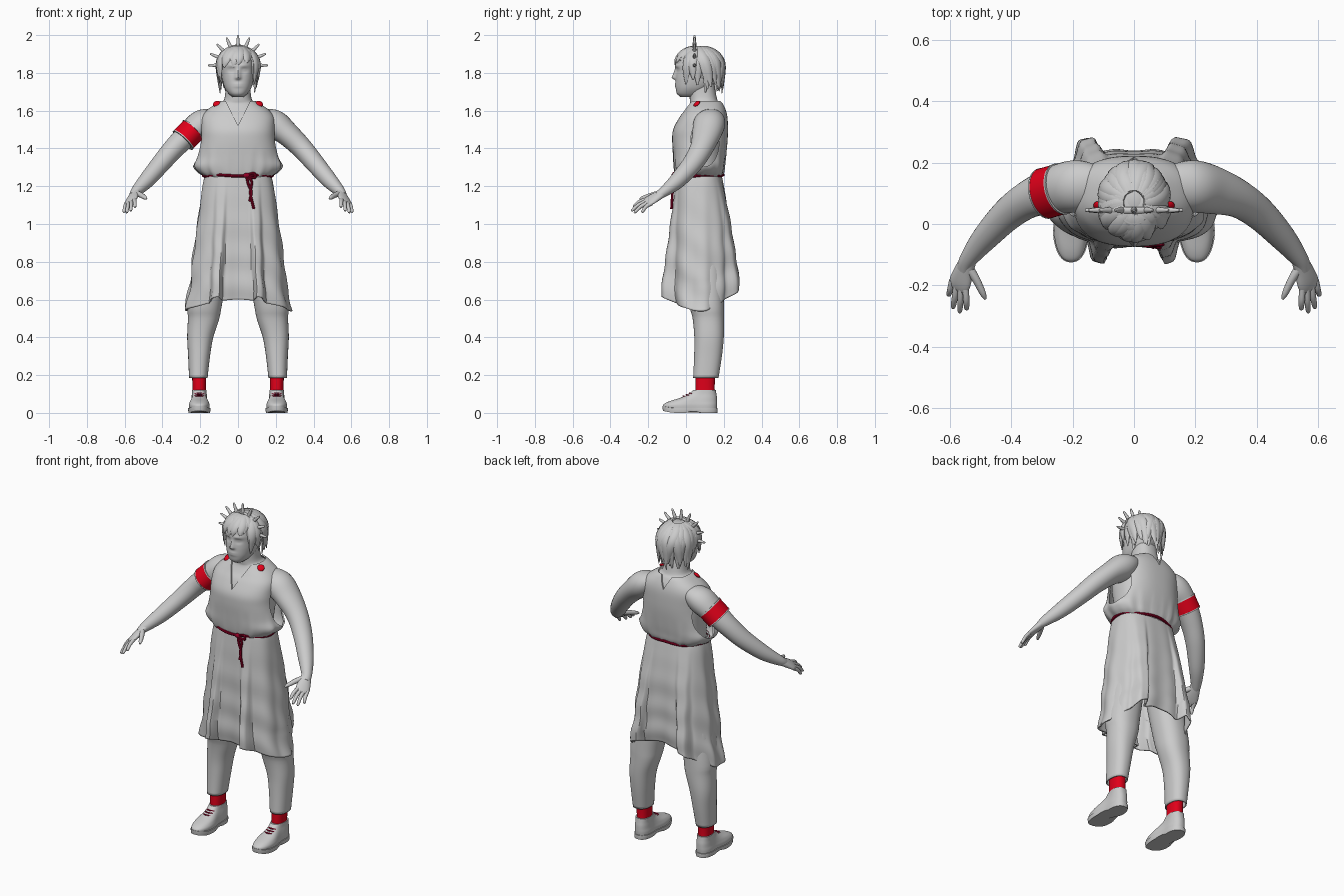
import bpy, bmesh, math, random
from math import sin, cos, pi, exp, radians
from mathutils import Vector, Matrix

random.seed(4)


def material(name, rgb):
    m = bpy.data.materials.new(name)
    m.diffuse_color = (*rgb, 1)
    return m


RED = material("red", (0.75, 0.0, 0.01))
DARK = material("dark_red", (0.3, 0.0, 0.02))


def add(name, bm, mat=None, mirror=False, thick=0):
    me = bpy.data.meshes.new(name)
    bm.to_mesh(me)
    bm.free()
    ob = bpy.data.objects.new(name, me)
    bpy.context.collection.objects.link(ob)
    if mat:
        me.materials.append(mat)
    if thick:
        s = ob.modifiers.new("thickness", 'SOLIDIFY')
        s.thickness, s.offset = thick, -1
    if mirror:
        ob.modifiers.new("mirror", 'MIRROR')
    return ob


def smooth_rows(rows, per):
    """Catmull-Rom resampling of rows of numbers."""
    out, last = [], len(rows) - 1
    for i in range(last):
        a, b, c, d = (rows[max(0, min(last, i + k))] for k in (-1, 0, 1, 2))
        for s in range(per):
            t = s / per
            out.append([0.5 * (2*q + (r-p)*t + (2*p-5*q+4*r-u)*t*t + (3*q-p-3*r+u)*t**3)
                        for p, q, r, u in zip(a, b, c, d)])
    return out + [list(rows[-1])]


def skin(rings, cap):
    bm = bmesh.new()
    vs = [[bm.verts.new(p) for p in ring] for ring in rings]
    n = len(vs[0])
    for lo, hi in zip(vs, vs[1:]):
        for j in range(n):
            k = (j + 1) % n
            bm.faces.new((lo[j], lo[k], hi[k], hi[j]))
    if cap:
        bm.faces.new(vs[0][::-1])
        bm.faces.new(vs[-1])
    return bm


def loft(name, rows, n=48, per=5, power=2.3, cap=True, post=None, **kw):
    """Rows of (z, centre x, half width, front y, back y), going up."""
    rings = []
    for z, cx, rx, y0, y1 in smooth_rows(rows, per):
        ring = []
        for j in range(n):
            c, s = cos(2*pi*j/n), sin(2*pi*j/n)
            f = lambda q: math.copysign(abs(q) ** (2/power), q)
            v = Vector((cx + rx*f(c), (y0+y1)/2 + (y1-y0)/2*f(s), z))
            if post:
                post(v)
            ring.append(v)
        rings.append(ring)
    return add(name, skin(rings, cap), **kw)


def tube(name, pts, n=16, per=5, ref=(0, 0, 1), **kw):
    """Points of (x, y, z, radius along ref, radius across)."""
    rows = smooth_rows(pts, per)
    rings = []
    for i, r in enumerate(rows):
        a, b = rows[max(i-1, 0)], rows[min(i+1, len(rows)-1)]
        d = (Vector(b[:3]) - Vector(a[:3])).normalized()
        u = Vector(ref) - d * d.dot(Vector(ref))
        u.normalize()
        v = d.cross(u)
        rings.append([Vector(r[:3]) + u*r[3]*cos(2*pi*j/n) + v*r[4]*sin(2*pi*j/n) for j in range(n)])
    return add(name, skin(rings, True), **kw)


def ball(name, loc, scale, rot=None, **kw):
    bm = bmesh.new()
    m = Matrix.Translation(loc) @ (rot or Matrix()) @ Matrix.Diagonal((*scale, 1))
    bmesh.ops.create_uvsphere(bm, u_segments=32, v_segments=16, radius=1, matrix=m)
    return add(name, bm, **kw)


# Head with sculpted face
def face(v):
    if v.y > 0.03:
        return
    g = lambda x, z, wx, wz: exp(-((abs(v.x)-x)/wx)**2 - ((v.z-z)/wz)**2)
    ramp = max(0, min(1, (1.835-v.z)/0.06)) if v.z > 1.775 else exp(-((v.z-1.775)/0.01)**2)
    v.y += (-0.022*ramp*exp(-(v.x/0.014)**2) + 0.009*g(0.034, 1.814, 0.019, 0.013)
            - 0.005*g(0.034, 1.814, 0.012, 0.007) - 0.005*g(0.03, 1.838, 0.03, 0.009)
            - 0.005*g(0, 1.735, 0.026, 0.012) + 0.002*g(0, 1.735, 0.026, 0.004))


loft("head", [(1.673, 0, 0.03, -0.03, 0.06), (1.69, 0, 0.05, -0.048, 0.09),
              (1.72, 0, 0.07, -0.054, 0.13), (1.76, 0, 0.082, -0.055, 0.16),
              (1.80, 0, 0.087, -0.053, 0.17), (1.85, 0, 0.088, -0.054, 0.175),
              (1.90, 0, 0.08, -0.04, 0.17), (1.935, 0, 0.05, 0.0, 0.13)], n=96, per=8, post=face)

# Hair: a cap covered in two layers of tousled locks
ball("hair_cap", (0, 0.08, 1.83), (0.1, 0.118, 0.108))
for layer, count in enumerate((28, 26)):
    for i in range(count):
        a = 2*pi*(i + 0.5*layer)/count + random.uniform(-0.1, 0.1)
        side = sin(a)
        end = 1.84 if side < -0.65 else 1.745 if side < 0.2 else 1.70
        end += random.uniform(-0.012, 0.02) + 0.03*layer
        swirl, grow = random.uniform(-0.5, 0.6), 1 + random.uniform(-0.04, 0.08)
        flick = random.uniform(-0.02, 0.09)
        pts = []
        for k in range(7):
            s = k/6
            z = 1.935 + (end - 1.935)*s**1.5
            h = (z - 1.83)/0.11
            rho = math.sqrt(max(0, 1 - h*h)) if h > 0 else 1 + (z-1.83)*0.8
            rho *= grow + flick*s**4
            b = a + swirl*(s - 0.5)
            w = (0.018, 0.024, 0.027, 0.027, 0.024, 0.017, 0.004)[k]
            pts.append((0.106*rho*cos(b), 0.07 + 0.122*rho*sin(b), z, w, w*0.42))
        tube("hair_lock", pts, n=8, per=3, ref=(-sin(a), cos(a), 0.01))

# Spiked crown, band half sunk in the hair
arc = [pi*k/16 for k in range(17)]
tube("crown_band", [(0.11*cos(t), 0.045, 1.84 + 0.105*sin(t), 0.01, 0.005) for t in arc],
     n=8, per=2, ref=(0, 1, 0))
for k in range(9):
    t = pi*k/8
    tube("crown_spike", [(r*cos(t), 0.045, 1.84 + r*sin(t), w, w)
                         for r, w in ((0.1, 0.011), (0.135, 0.008), (0.157, 0.005), (0.16, 0.002))],
         n=10, per=2, ref=(0, 1, 0))

# Torso and neck
loft("torso_and_neck", [(1.2, 0, 0.155, -0.045, 0.18), (1.35, 0, 0.165, -0.05, 0.195),
                        (1.48, 0, 0.182, -0.058, 0.208), (1.56, 0, 0.18, -0.03, 0.208),
                        (1.6, 0, 0.155, 0.0, 0.2), (1.635, 0, 0.105, 0.02, 0.182),
                        (1.66, 0, 0.073, 0.02, 0.165), (1.74, 0, 0.064, 0.015, 0.15)])


# Tunic top with cut neckline and armholes
def gather(v):
    f = max(0, 1 - (v.z-1.25)/0.16)
    t = math.atan2(v.y-0.07, v.x)
    k = 1 + 0.02*f*sin(15*t) + 0.012*f*sin(23*t+1)
    v.x *= k
    v.y = 0.07 + (v.y-0.07)*k


tunic = loft("tunic_top", [(1.25, 0, 0.172, -0.055, 0.19), (1.275, 0, 0.212, -0.06, 0.2),
                           (1.31, 0, 0.235, -0.064, 0.205), (1.36, 0, 0.216, -0.068, 0.212),
                           (1.44, 0, 0.2, -0.073, 0.22), (1.5, 0, 0.197, -0.068, 0.222),
                           (1.56, 0, 0.194, -0.038, 0.22), (1.6, 0, 0.168, -0.01, 0.212),
                           (1.635, 0, 0.12, 0.012, 0.197), (1.652, 0, 0.09, 0.018, 0.185)],
             n=96, power=2.5, cap=False, post=gather, thick=0.008)
bm = bmesh.new()
for y, z in ((-0.09, 1.68), (0.26, 1.74)):
    bmesh.ops.create_cube(bm, size=1, matrix=Matrix.Translation((0, y, z)) @ Matrix.Diagonal((0.5, 1, 1, 1))
                          @ Matrix.Rotation(pi/4, 4, 'Y') @ Matrix.Diagonal((0.226, 0.28, 0.226, 1)))
for sx in (1, -1):
    bmesh.ops.create_cone(bm, cap_ends=True, segments=40, radius1=1, radius2=1, depth=0.25,
                          matrix=Matrix.Translation((sx*0.27, 0.1, 1.435))
                          @ Matrix.Diagonal((1, 0.075, 0.13, 1)) @ Matrix.Rotation(pi/2, 4, 'Y'))
cutter = add("cutter", bm)
cutter.hide_render = True
cut = tunic.modifiers.new("openings", 'BOOLEAN')
cut.object, cut.operation = cutter, 'DIFFERENCE'
bpy.context.view_layer.objects.active = tunic
for m in [m.name for m in tunic.modifiers]:
    bpy.ops.object.modifier_apply(modifier=m)
bpy.data.objects.remove(cutter)


# Skirt with deep folds and an uneven hem
def drape(v):
    t = max(0, (1.27 - v.z)/0.75)
    a = math.atan2((v.y-0.08)/0.16, v.x/0.25)
    s = sin(a)
    hem = 0.54 + (0.125*s*s if s > 0 else 0.06*s*s)
    x0, w, amp = (0.085+0.03*t, 0.028, -0.068) if s < 0 else (0.11+0.045*t, 0.034, 0.066)
    fold = exp(-((abs(v.x)-x0)/w)**6) if abs(s) > 0.3 else 0
    v.y += amp*fold*t**1.5 + 0.004*sin(11*a)*t + 0.004*s*sin(34*v.z + 2*v.x)*t
    v.x += cos(a)*t*(0.008*sin(9*a+1) + 0.006*sin(30*v.z+3*a)) + 0.02*cos(a)**3*max(0, t-0.8)*5
    hem += 0.025*fold
    v.z = 1.27 - t*(1.27-hem)


loft("skirt", [(0.52, 0, 0.262, -0.07, 0.235), (0.65, 0, 0.252, -0.075, 0.24), (0.8, 0, 0.24, -0.072, 0.235),
               (1.0, 0, 0.214, -0.068, 0.225), (1.2, 0, 0.188, -0.056, 0.198), (1.27, 0, 0.172, -0.05, 0.186)],
     n=200, per=8, power=2.6, cap=False, post=drape, thick=0.008)

# Rope belt, knot and hanging ends
tube("belt", [(0.183*cos(t), 0.067 + 0.13*sin(t), 1.257 + 0.003*sin(5*t), 0.008, 0.008)
              for t in [2*pi*k/48 for k in range(49)]], n=8, per=3, mat=DARK)
ball("belt_knot", (0.045, -0.066, 1.257), (0.018, 0.011, 0.013), mat=DARK)
for pts in ([(0.045, 1.255), (0.072, 1.225), (0.066, 1.16), (0.084, 1.08)],
            [(0.045, 1.255), (0.055, 1.21), (0.07, 1.17), (0.062, 1.12)],
            [(0.045, 1.26), (0.085, 1.268), (0.09, 1.245), (0.05, 1.25)]):
    tube("belt_end", [(x, -0.066 - 0.06*(1.26-z), z, 0.007, 0.007) for x, z in pts],
         n=8, ref=(0, 1, 0), mat=DARK)

# Shoulder buttons
tilt = Vector((0.35, -0.6, 0.7)).to_track_quat('Z', 'Y').to_matrix().to_4x4()
ball("shoulder_button", (0.113, 0.057, 1.637), (0.02, 0.02, 0.009), tilt, mat=RED, mirror=True)

# Arms and hands
tube("arm", [(0.1, 0.125, 1.575, 0.055, 0.035), (0.15, 0.125, 1.552, 0.078, 0.062), (0.2, 0.122, 1.525, 0.085, 0.074),
             (0.265, 0.108, 1.473, 0.077, 0.063), (0.34, 0.082, 1.4, 0.062, 0.056), (0.41, 0.033, 1.318, 0.054, 0.05),
             (0.485, -0.045, 1.23, 0.043, 0.042), (0.54, -0.115, 1.172, 0.029, 0.028),
             (0.557, -0.15, 1.15, 0.023, 0.018)], n=32, per=6, ref=(0, 1, 0.2), mirror=True)
across = Vector((0.776, 0.517, -0.362))
tube("palm", [(0.53, -0.1, 1.183, 0.024, 0.022), (0.551, -0.145, 1.152, 0.032, 0.02),
              (0.565, -0.185, 1.128, 0.039, 0.016), (0.573, -0.208, 1.113, 0.036, 0.011),
              (0.576, -0.216, 1.108, 0.027, 0.005)], n=24, ref=across, mirror=True)
tips = ((0.545, -0.281, 1.09), (0.568, -0.29, 1.07), (0.59, -0.276, 1.06), (0.605, -0.235, 1.062))
for s, tip in zip((-1, -0.33, 0.33, 1), tips):
    base, tip = Vector((0.57, -0.198, 1.119)) + across*0.028*s, Vector(tip)
    mid = (base + tip)/2 + Vector((0, -0.003, 0.006))
    tube("finger", [(*base, 0.011, 0.011), (*mid, 0.010, 0.010), (*base.lerp(tip, 0.9), 0.008, 0.008),
                    (*tip, 0.003, 0.003)], n=12, ref=across, mirror=True)
tube("thumb", [(0.54, -0.14, 1.163, 0.016, 0.016), (0.514, -0.182, 1.153, 0.014, 0.013),
               (0.493, -0.225, 1.14, 0.011, 0.010), (0.484, -0.245, 1.133, 0.004, 0.004)],
     n=12, ref=across, mirror=True)

# Armband with pale rims
lo, hi = Vector((-0.24, 0.114, 1.497)), Vector((-0.289, 0.1, 1.446))
for name, a, b, grow, mat in (("armband", 0, 1, 0, RED), ("armband_rim", -0.07, 0.02, 0.002, None),
                              ("armband_rim", 0.98, 1.07, 0.001, None)):
    tube(name, [(*lo.lerp(hi, t), 0.083 + grow, 0.07 + grow) for t in (a, b)],
         n=40, per=3, ref=(0, 1, 0.2), mat=mat)

# Trousers and socks
loft("trouser_leg", [(0.185, 0.21, 0.049, 0.038, 0.172), (0.3, 0.206, 0.058, 0.043, 0.19),
                     (0.4, 0.2, 0.069, 0.044, 0.2), (0.5, 0.182, 0.083, 0.035, 0.202),
                     (0.6, 0.172, 0.092, 0.015, 0.2), (0.95, 0.11, 0.095, -0.01, 0.19)],
     n=40, cap=False, thick=0.006, mirror=True)
loft("sock", [(0.08, 0.205, 0.035, 0.05, 0.155), (0.14, 0.205, 0.036, 0.05, 0.152),
              (0.24, 0.206, 0.039, 0.052, 0.156)], n=32, mat=RED, mirror=True)


# Shoes: upper, sole and laces
def waist(v):
    v.x = 0.205 + (v.x-0.205)*(1 - 0.2*exp(-((v.y-0.06)/0.06)**2))


def sole_shape(v):
    waist(v)
    v.z += 0.012*(max(0, -v.y-0.045)/0.08)**2
    if v.z < 0.012:
        v.z += 0.008*exp(-((v.y-0.04)/0.03)**4)


loft("shoe_upper", [(0.02, 0.205, 0.057, -0.118, 0.163), (0.042, 0.205, 0.058, -0.121, 0.165),
                    (0.06, 0.205, 0.054, -0.092, 0.165), (0.08, 0.205, 0.049, -0.03, 0.164),
                    (0.1, 0.205, 0.045, 0.015, 0.161), (0.122, 0.205, 0.044, 0.04, 0.158)],
     n=56, power=2.4, post=waist, mirror=True)
loft("shoe_sole", [(0.0, 0.205, 0.06, -0.122, 0.167), (0.012, 0.205, 0.062, -0.124, 0.168),
                   (0.025, 0.205, 0.062, -0.125, 0.168)],
     n=72, per=2, power=2.4, post=sole_shape, mirror=True)
for k in range(3):
    y, z = -0.014 + 0.016*k, 0.087 + 0.008*k
    tube("shoe_lace", [(0.18, y+0.014, z-0.004, 0.004, 0.004), (0.205, y, z+0.002, 0.004, 0.004),
                       (0.23, y+0.014, z-0.004, 0.004, 0.004)], n=8, mat=DARK, mirror=True)

# Smooth shading, keeping creases
for ob in bpy.context.scene.objects:
    ob.select_set(True)
bpy.context.view_layer.objects.active = tunic
bpy.ops.object.shade_smooth_by_angle(angle=radians(40))
